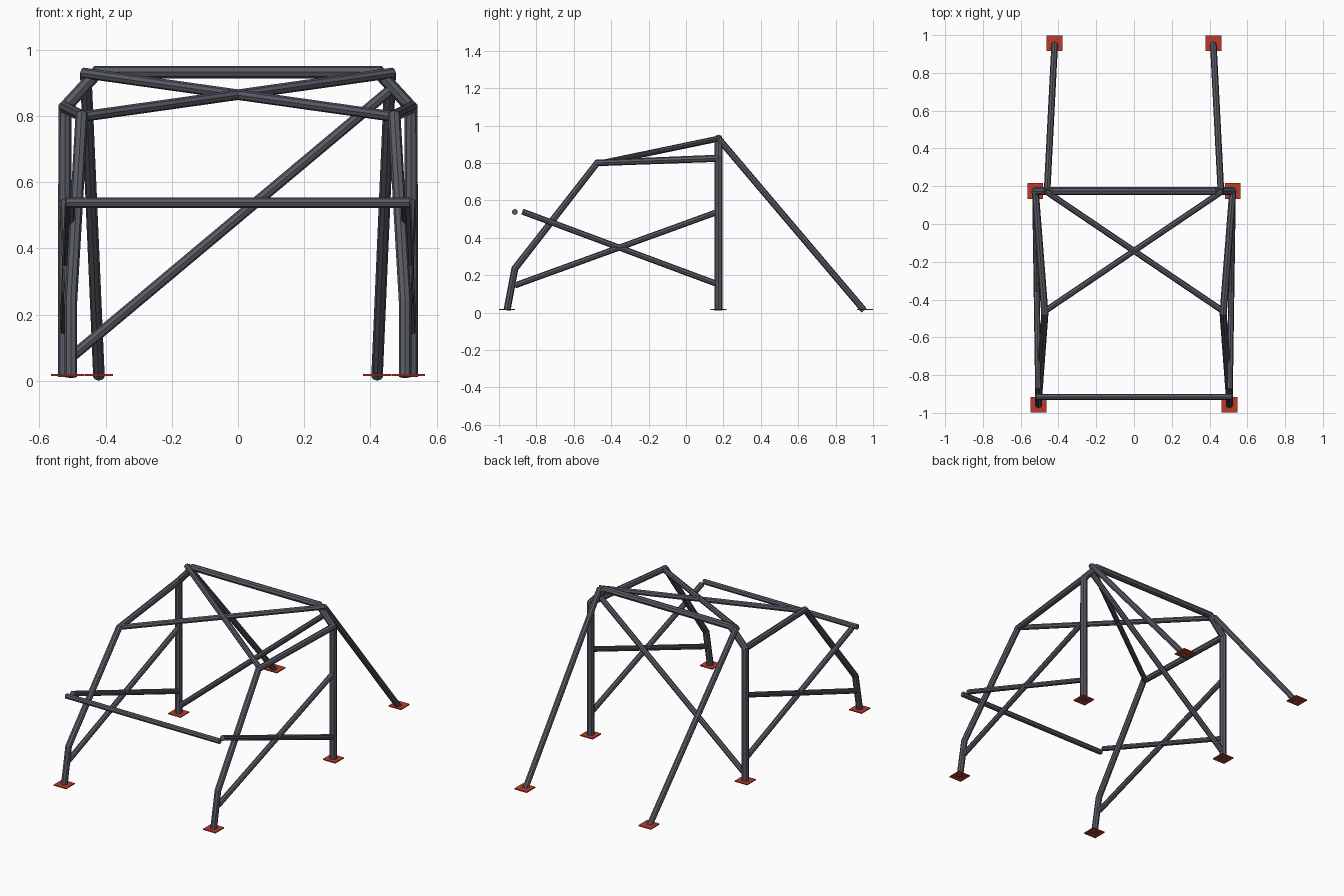
import bpy

default = bpy.data.objects.get("Cube")
if default:
    bpy.data.objects.remove(default, do_unlink=True)


def make_material(name, colour):
    mat = bpy.data.materials.new(name)
    mat.use_nodes = True
    mat.diffuse_color = colour
    mat.node_tree.nodes["Principled BSDF"].inputs["Base Color"].default_value = colour
    return mat


STEEL = make_material("dark grey steel", (0.10, 0.105, 0.13, 1))
RED = make_material("red plate", (0.527, 0.041, 0.024, 1))

HOOP_R, PILLAR_R, BRACE_R = 0.021, 0.019, 0.016
HOOP_Y = 0.174
FOOT_Z = 0.012


def tube(name, points, radius):
    """Eight-sided mitred tube along a path, turned into a mesh."""
    curve = bpy.data.curves.new(name + "_path", "CURVE")
    curve.dimensions = "3D"
    curve.bevel_depth = radius
    curve.bevel_resolution = 2
    curve.use_fill_caps = True
    spline = curve.splines.new("POLY")
    spline.points.add(len(points) - 1)
    for p, co in zip(spline.points, points):
        p.co = (*co, 1)
    spline.use_smooth = False
    path = bpy.data.objects.new(name + "_path", curve)
    bpy.context.collection.objects.link(path)
    graph = bpy.context.evaluated_depsgraph_get()
    mesh = bpy.data.meshes.new_from_object(path.evaluated_get(graph))
    bpy.data.objects.remove(path, do_unlink=True)
    bpy.data.curves.remove(curve)
    mesh.name = name
    mesh.materials.clear()
    mesh.materials.append(STEEL)
    for poly in mesh.polygons:
        poly.use_smooth = False
        poly.material_index = 0
    obj = bpy.data.objects.new(name, mesh)
    bpy.context.collection.objects.link(obj)
    return obj


def foot_plate(name, x, y):
    bpy.ops.mesh.primitive_cube_add(size=1, location=(x, y, 0.017))
    obj = bpy.context.object
    obj.name = name
    obj.scale = (0.084, 0.084, 0.006)
    obj.data.materials.append(RED)


# Main hoop, with chamfered shoulders
half_hoop = [(0.523, FOOT_Z), (0.523, 0.825), (0.425, 0.932)]
hoop = [(-x, HOOP_Y, z) for x, z in half_hoop]
hoop += [(x, HOOP_Y, z) for x, z in reversed(half_hoop)]
tube("main_hoop", hoop, HOOP_R)

# Diagonal across the hoop
tube("hoop_diagonal", [(-0.515, HOOP_Y, 0.062), (0.468, HOOP_Y, 0.885)], BRACE_R)

# Cross bar at the front
tube("front_cross_bar", [(-0.52, -0.915, 0.538), (0.52, -0.915, 0.538)], BRACE_R)

# Parts repeated on both sides
for side, s in (("left", 1), ("right", -1)):
    # Front pillar and roof rail as one bent tube
    tube(side + "_front_pillar", [
        (s * 0.505, -0.957, FOOT_Z),
        (s * 0.505, -0.915, 0.235),
        (s * 0.472, -0.475, 0.80),
        (s * 0.523, HOOP_Y, 0.825)], PILLAR_R)

    # Rear stay
    tube(side + "_rear_stay", [
        (s * 0.46, HOOP_Y, 0.93), (s * 0.42, 0.952, FOOT_Z)], 0.0175)

    # Crossed door bars
    tube(side + "_door_bar_rising", [
        (s * 0.507, -0.915, 0.145), (s * 0.523, HOOP_Y, 0.54)], BRACE_R)
    tube(side + "_door_bar_falling", [
        (s * 0.507, -0.875, 0.54), (s * 0.523, HOOP_Y, 0.15)], BRACE_R)

    # Roof cross member, from front corner to opposite hoop corner
    tube(side + "_roof_diagonal", [
        (s * 0.47, -0.46, 0.798), (-s * 0.468, HOOP_Y, 0.93)], BRACE_R)

    # Foot plates
    foot_plate(side + "_front_plate", s * 0.505, -0.957)
    foot_plate(side + "_hoop_plate", s * 0.523, HOOP_Y)
    foot_plate(side + "_rear_plate", s * 0.42, 0.957)
